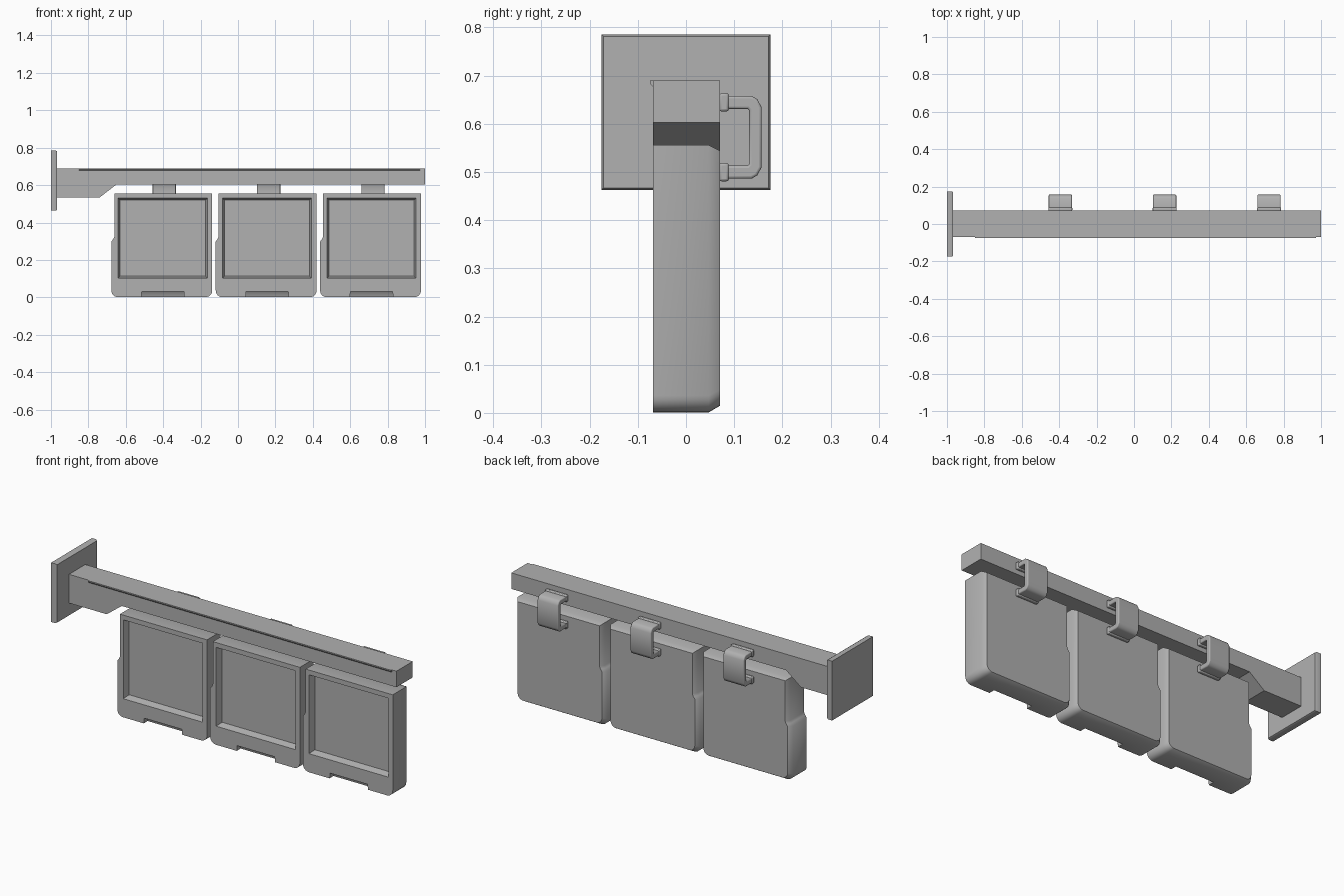
import bpy, bmesh, math

if "Cube" in bpy.data.objects:
    bpy.data.objects.remove(bpy.data.objects["Cube"])

grey = bpy.data.materials.new("dark_grey")
grey.diffuse_color = (.44, .44, .44, 1)
grey.use_nodes = True
grey.node_tree.nodes["Principled BSDF"].inputs["Base Color"].default_value = grey.diffuse_color


def loft(name, rings):
    """Skin equal-length rings of 3D points and cap both ends."""
    bm = bmesh.new()
    vs = [[bm.verts.new(p) for p in r] for r in rings]
    n = len(rings[0])
    for a, b in zip(vs, vs[1:]):
        for i in range(n):
            j = (i + 1) % n
            bm.faces.new((a[i], a[j], b[j], b[i]))
    bm.faces.new(vs[0])
    bm.faces.new(vs[-1])
    bmesh.ops.recalc_face_normals(bm, faces=bm.faces)
    me = bpy.data.meshes.new(name)
    bm.to_mesh(me)
    bm.free()
    me.materials.append(grey)
    ob = bpy.data.objects.new(name, me)
    bpy.context.collection.objects.link(ob)
    return ob


def rect(x0, x1, z0, z1):
    return [(x0, z0), (x1, z0), (x1, z1), (x0, z1)]


def at_y(pts, y):
    return [(x, y, z) for x, z in pts]


def at_x(pts, x):
    return [(x, y, z) for y, z in pts]


def arc(cx, cz, r, a0, a1, n=6):
    return [(cx + r * math.cos(math.radians(a0 + (a1 - a0) * i / n)),
             cz + r * math.sin(math.radians(a0 + (a1 - a0) * i / n))) for i in range(n + 1)]


def bevel(ob, width, segments=2):
    m = ob.modifiers.new("bevel", 'BEVEL')
    m.width, m.segments, m.limit_method = width, segments, 'ANGLE'
    m.angle_limit = math.radians(50)


def smooth(ob, angle=35):
    bpy.ops.object.select_all(action='DESELECT')
    ob.select_set(True)
    bpy.context.view_layer.objects.active = ob
    bpy.ops.object.shade_smooth_by_angle(angle=math.radians(angle))


# Wall plate with softened front rim
plate = loft("wall_plate", [at_x(rect(-.175, .175, .463, .785), -1.0),
                            at_x(rect(-.175, .175, .463, .785), -.975),
                            at_x(rect(-.171, .171, .467, .781), -.967)])
smooth(plate, 30)

# Beam with the deeper root at the wall
beam = [(-.97, .69), (-.97, .534), (-.74, .534), (-.65, .603), (1, .603), (1, .69)]
loft("beam", [at_y(beam, -.069), at_y(beam, .071)])

# Thin trim lip along the top front edge, undercut below
lip = [(-.065, .676), (-.069, .677), (-.075, .684), (-.075, .69), (-.065, .69)]
loft("trim_lip", [at_x(lip, -.85), at_x(lip, .972)])


def panel(cx, k):
    # Outline: rounded bottom, step on the left side
    L, R, T = cx - .273, cx + .266, .556
    r = .035
    outline = (arc(L + r, r + .001, r, 180, 270) + arc(R - r, r + .001, r, 270, 360) +
               [(R, T), (L + .016, T), (L + .016, .325), (L + .010, .312), (L, .298)])
    outline = [(x, max(z, 0)) for x, z in outline]
    mx = (L + R) / 2
    back = [(mx + (x - mx) * .94, .544 - (T - z) * .953) for x, z in outline]
    ob = loft(f"hanging_panel_{k}", [at_y(outline, -.069), at_y(outline, .047), at_y(back, .071)])

    # Recessed face and bottom grip notch
    x0, x1 = cx - .237, cx + .24
    face = loft(f"recess_cutter_{k}", [at_y(rect(x0 - .003, x1 + .003, .099, .533), -.08),
                                       at_y(rect(x0, x1, .102, .53), -.069),
                                       at_y(rect(x0 + .011, x1 - .011, .113, .519), -.034)])
    yz = [(-.09, -.02), (-.034, -.02), (-.036, .006), (-.052, .030), (-.09, .030)]
    notch = loft(f"notch_cutter_{k}", [
        [(cx + .002 - s * (.117 - .15 * max(z, 0)), y, z) for y, z in yz] for s in (1, -1)])
    for c in (face, notch):
        m = ob.modifiers.new("cut", 'BOOLEAN')
        m.operation, m.solver, m.object = 'DIFFERENCE', 'EXACT', c
        c.hide_render = True
        c.hide_set(True)
    # Bake the cuts so the cutters can be removed
    dg = bpy.context.evaluated_depsgraph_get()
    me = bpy.data.meshes.new_from_object(ob.evaluated_get(dg))
    ob.modifiers.clear()
    ob.data = me
    for c in (face, notch):
        bpy.data.objects.remove(c)
    smooth(ob, 45)


def hook(cx, k):
    # C-shaped strap: outer path there, inner path back
    zc, ho, hi = .572, .086, .059
    outer = [(.071, ho), (.136, ho), (.148, ho - .007), (.157, ho - .024)]
    inner = [(.131, hi - .003), (.128, hi), (.071, hi)]
    up = [(y, zc + z) for y, z in outer]
    down = [(y, zc - z) for y, z in reversed(outer)]
    ins = [(y, zc - z) for y, z in reversed(inner)] + [(y, zc + z) for y, z in inner]
    c = up + down + ins
    ob = loft(f"strap_{k}", [at_x(c, cx - .062), at_x(c, cx + .062)])
    bevel(ob, .008, 3)
    smooth(ob, 50)
    # Thickened feet of the strap
    for s, tag in ((1, "upper"), (-1, "lower")):
        z = zc + s * .0725
        ring = rect(cx - .064, cx + .064, z - .019, z + .019)
        foot = loft(f"strap_foot_{tag}_{k}", [at_y(ring, .069), at_y(ring, .089)])
        bevel(foot, .005, 2)
        smooth(foot, 50)


for k in range(3):
    x = -.404 + .558 * k
    panel(x, k + 1)
    hook(x + .010, k + 1)
